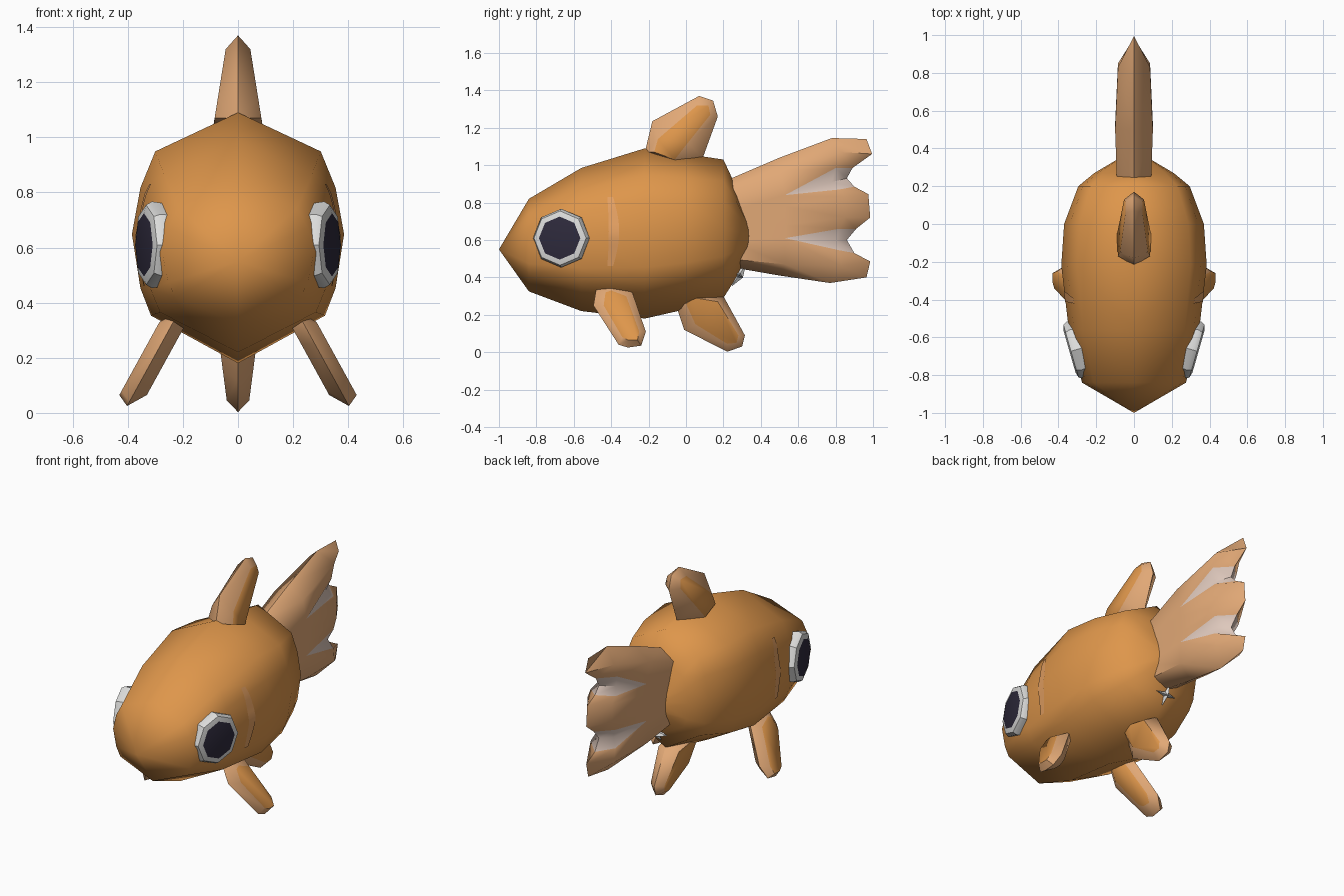
import bpy, bmesh, math
from mathutils import Vector, Matrix
from mathutils.bvhtree import BVHTree

if "Cube" in bpy.data.objects:
    bpy.data.objects.remove(bpy.data.objects["Cube"])


def mat(name, r, g, b):
    m = bpy.data.materials.new(name)
    m.diffuse_color = (r, g, b, 1)
    m.use_nodes = True
    m.node_tree.nodes["Principled BSDF"].inputs["Base Color"].default_value = m.diffuse_color
    return m


ORANGE = mat("body orange", 0.73, 0.305, 0.07)
PEACH = mat("fin peach", 0.753, 0.392, 0.181)
PALE = mat("tail pale", 0.73, 0.578, 0.503)
CHEEK = mat("cheek stripe", 0.776, 0.352, 0.122)
WHITE = mat("eye white", 0.72, 0.72, 0.71)
DARK = mat("pupil dark", 0.027, 0.023, 0.045)


def finish(bm, name, mats, angle=60, recalc=True):
    """Weld, orient and shade a bmesh, then make it an object."""
    if recalc:
        bmesh.ops.remove_doubles(bm, verts=bm.verts, dist=0.0005)
        bmesh.ops.recalc_face_normals(bm, faces=bm.faces)
    me = bpy.data.meshes.new(name)
    bm.to_mesh(me)
    bm.free()
    for m in mats:
        me.materials.append(m)
    ob = bpy.data.objects.new(name, me)
    bpy.context.collection.objects.link(ob)
    bpy.ops.object.select_all(action='DESELECT')
    ob.select_set(True)
    bpy.context.view_layer.objects.active = ob
    bpy.ops.object.shade_smooth_by_angle(angle=math.radians(angle))
    return ob


def bridge(bm, a, b, index=0):
    n = len(a)
    for i in range(n):
        j = (i + 1) % n
        bm.faces.new((a[i], a[j], b[j], b[i])).material_index = index


# Body: one cross-section scaled along the length, closed by a pointed nose
HALF = [(0.78, 0.69), (0.92, 0.4), (1, 0.03), (0.92, -0.4), (0.82, -0.62)]
SECTION = [(0, 1)] + HALF + [(0, -1)] + [(-x, z) for x, z in reversed(HALF)]
ROWS = [(-0.84, 0.275, 0.82, 0.325), (-0.56, 0.345, 0.985, 0.22),
        (-0.22, 0.385, 1.09, 0.18), (0.0, 0.37, 1.06, 0.23),
        (0.20, 0.295, 1.03, 0.29), (0.27, 0.21, 0.88, 0.40),
        (0.335, 0.10, 0.70, 0.54)]   # y, half width, top, bottom
bm = bmesh.new()
rings = []
for y, w, top, bot in ROWS:
    mid, h = (top + bot) / 2, (top - bot) / 2
    rings.append([bm.verts.new((x * w, y, mid + z * h)) for x, z in SECTION])
for a, b in zip(rings, rings[1:]):
    bridge(bm, a, b)
for ring, tip in ((rings[0], (0, -1, 0.55)), (rings[-1], (0, 0.345, 0.63))):
    t = bm.verts.new(tip)
    for i in range(len(ring)):
        bm.faces.new((ring[i], ring[(i + 1) % len(ring)], t))
bmesh.ops.recalc_face_normals(bm, faces=bm.faces)
bmesh.ops.triangulate(bm, faces=bm.faces)
surface = BVHTree.FromBMesh(bm)
finish(bm, "body", [ORANGE])


# Cheek stripes: thin bowed strips laid on the flanks
def cheek_stripe(name, side):
    bm = bmesh.new()
    rows = []
    for i in range(11):
        t = i / 10
        z = 0.46 + 0.37 * t
        y = -0.405 + 0.02 * math.sin(math.pi * t)
        half = 0.028 * (0.55 + 0.45 * math.sin(math.pi * t))
        row = []
        for k in (-1, 0, 1):
            hit = surface.ray_cast(Vector((side, y + k * half, z)), Vector((-side, 0, 0)))[0]
            row.append(bm.verts.new(hit + Vector((side * 0.005, 0, 0))))
        rows.append(row)
    for a, b in zip(rows, rows[1:]):
        for k in range(2):
            quad = (a[k], a[k + 1], b[k + 1], b[k])
            bm.faces.new(quad if side > 0 else quad[::-1])
    finish(bm, name, [CHEEK], recalc=False)


# Eyes: tilted octagons with a raised dark pupil
def eye(name, side):
    bm = bmesh.new()
    loops = []
    for r, h in ((0.15, -0.06), (0.157, -0.01), (0.145, 0.012), (0.115, 0.02)):
        loops.append([bm.verts.new((h, r * math.cos(k * math.pi / 4),
                                    r * math.sin(k * math.pi / 4))) for k in range(8)])
    for a, b in zip(loops, loops[1:]):
        bridge(bm, a, b)
    bm.faces.new(loops[-1]).material_index = 1
    bm.faces.new(loops[0][::-1])
    bm.transform(Matrix.Translation((0.322, -0.67, 0.61)) @ Matrix.Rotation(math.radians(-16), 4, 'Z'))
    if side < 0:
        bm.transform(Matrix.Diagonal((-1, 1, 1, 1)))
    finish(bm, name, [WHITE, DARK], 35)


# Fins: sharp outline rising to a thick central stripe on both faces
def fin(name, outline, stripe, thick, centre=lambda z: 0):
    bm = bmesh.new()
    rim = [bm.verts.new((centre(z), y, z)) for y, z in outline]
    for s in (1, -1):
        ridge = [bm.verts.new((centre(z) + s * thick(z), y, z)) for y, z in stripe]
        bridge(bm, rim, ridge, 0)
        bm.faces.new(ridge).material_index = 1
    finish(bm, name, [PEACH, ORANGE])


fin("dorsal_fin",
    [(-.22, 1.07), (-.18, 1.235), (.07, 1.37), (.145, 1.345), (.17, 1.26), (.09, 1.04), (-.05, 1.0)],
    [(-.17, 1.07), (-.15, 1.14), (.06, 1.32), (.12, 1.32), (.13, 1.27), (.01, 1.12), (-.06, 1.03)],
    lambda z: 0.08 - (z - 1.1) * 0.16)
fin("belly_fin",
    [(-.06, .27), (-.01, .12), (.22, .003), (.30, .03), (.315, .09), (.2, .30), (.03, .32)],
    [(.0, .26), (.05, .15), (.22, .045), (.27, .05), (.28, .09), (.17, .27), (.05, .29)],
    lambda z: 0.035 + z * 0.13)
for label, side in (("right", 1), ("left", -1)):
    fin(label + "_side_fin",
        [(-.495, .25), (-.36, .04), (-.31, .025), (-.24, .035),
         (-.215, .11), (-.29, .33), (-.4, .37), (-.48, .34)],
        [(-.44, .25), (-.34, .08), (-.31, .065), (-.26, .065),
         (-.25, .11), (-.32, .3), (-.4, .33), (-.43, .32)],
        lambda z: 0.05, lambda z, s=side: s * (0.235 + (0.33 - z) * 0.55))
    eye(label + "_eye", side)
    cheek_stripe(label + "_cheek_stripe", side)

# Tail: fan lines from base to tip; lines meeting at a point bound the pale wedges
FAN = [[(.22, .92), (.5, 1.04), (.78, 1.145), (.965, 1.14)],
       [(.22, .86), (.5, .97), (.83, 1.07), (.995, 1.06)],
       [(.22, .75), (.53, .84), (.80, .985), (.89, .985)],
       [(.22, .75), (.53, .84), (.78, .91), (.86, .93)],
       [(.22, .75), (.53, .84), (.82, .87), (.90, .885)],
       [(.22, .69), (.53, .78), (.85, .83), (.975, .845)],
       [(.22, .63), (.53, .68), (.85, .72), (.985, .72)],
       [(.22, .60), (.53, .61), (.82, .66), (.91, .66)],
       [(.22, .60), (.53, .61), (.80, .60), (.86, .60)],
       [(.22, .60), (.53, .61), (.82, .545), (.90, .53)],
       [(.22, .50), (.53, .47), (.83, .46), (.985, .485)],
       [(.24, .455), (.5, .41), (.77, .37), (.965, .40)]]
DEPTH = [0.09, 0.10, 0.085, 0]
bm = bmesh.new()
for s in (1, -1):
    grid = []
    for i, line in enumerate(FAN):
        k = 0 if i in (0, 11) else 0.7 if i in (3, 8) else 1
        grid.append([(s * d * (k if n > 1 or k == 0 else 1), y, z)
                     for n, ((y, z), d) in enumerate(zip(line, DEPTH))])
    for i in range(11):
        for n in range(3):
            pts = [grid[i][n], grid[i + 1][n], grid[i + 1][n + 1], grid[i][n + 1]]
            pts = list(dict.fromkeys(pts))      # wedges start as triangles
            if len(pts) > 2:
                f = bm.faces.new([bm.verts.new(p) for p in pts])
                f.material_index = 1 if i in (2, 3, 7, 8) else 0
finish(bm, "tail", [PEACH, PALE])

# Small four-pointed star under the tail
bm = bmesh.new()
normal, up = Vector((0, 0.84, -0.54)), Vector((0, 0.54, 0.84))
centre = Vector((0, 0.283, 0.412))
rim = []
for k in range(8):
    r, a = (0.018 if k % 2 else 0.07), k * math.pi / 4
    rim.append(bm.verts.new(centre + Vector((r * math.cos(a), 0, 0)) + up * r * math.sin(a)))
for h in (0.025, -0.025):
    apex = bm.verts.new(centre + normal * h)
    for k in range(8):
        bm.faces.new((rim[k], rim[(k + 1) % 8], apex))
finish(bm, "star", [WHITE], 20)
